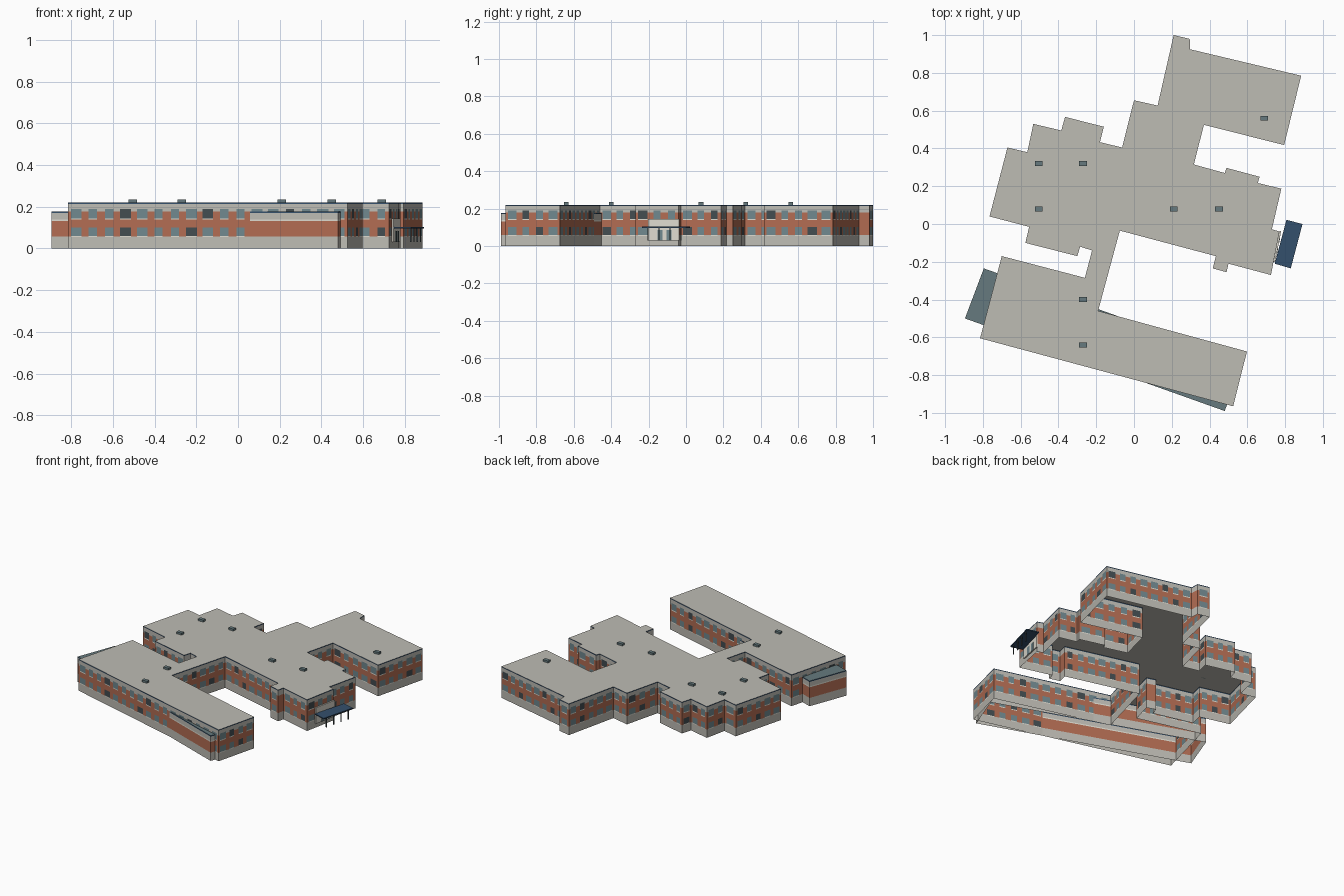
import bpy, bmesh, math
from mathutils import Vector

cube = bpy.data.objects.get("Cube")
if cube:
    bpy.data.objects.remove(cube)


def material(name, rgb):
    """Flat colour from 0-255 sRGB values."""
    col = [((c / 255 + 0.055) / 1.055) ** 2.4 for c in rgb] + [1]
    m = bpy.data.materials.new(name)
    m.use_nodes = True
    m.diffuse_color = col
    bsdf = m.node_tree.nodes["Principled BSDF"]
    bsdf.inputs["Base Color"].default_value = col
    bsdf.inputs["Roughness"].default_value = 0.9
    return m


STONE, BRICK, GLASS, DARK, TRIM, NAVY, SLATE = range(7)
mats = [
    material("pale stone", (190, 188, 180)),
    material("brick", (178, 108, 82)),
    material("window glass", (112, 136, 142)),
    material("dark glass", (66, 76, 80)),
    material("cream trim", (222, 219, 208)),
    material("navy metal", (52, 80, 108)),
    material("slate", (102, 122, 126)),
]


def finish(name, bm):
    me = bpy.data.meshes.new(name)
    bmesh.ops.remove_doubles(bm, verts=bm.verts, dist=0.00005)
    bm.to_mesh(me)
    bm.free()
    for m in mats:
        me.materials.append(m)
    ob = bpy.data.objects.new(name, me)
    bpy.context.collection.objects.link(ob)
    return ob


def face(bm, pts, mat):
    bm.faces.new([bm.verts.new(p) for p in pts]).material_index = mat


def strip(bm, p, q, rows):
    """Vertical strip of wall from p to q; rows are (top height, material)."""
    z = 0
    for top, mat in rows:
        face(bm, [(*p, z), (*q, z), (*q, top), (*p, top)], mat)
        z = top


def prism(name, corners, z0, z1, mat):
    bm = bmesh.new()
    base = bm.faces.new([bm.verts.new((*c, z0)) for c in corners])
    ext = bmesh.ops.extrude_face_region(bm, geom=[base])["geom"]
    bmesh.ops.translate(bm, vec=(0, 0, z1 - z0),
                        verts=[v for v in ext if isinstance(v, bmesh.types.BMVert)])
    bmesh.ops.recalc_face_normals(bm, faces=bm.faces)
    for f in bm.faces:
        f.material_index = mat
    return finish(name, bm)


def box(name, centre, size, z0, z1, mat):
    x, y = centre
    w, d = size[0] / 2, size[1] / 2
    return prism(name, [(x - w, y - d), (x + w, y - d), (x + w, y + d), (x - w, y + d)], z0, z1, mat)


# Building outline, clockwise from the rear tip
outline = [
    (.21, 1), (.295, .98), (.297, .925), (.885, .785), (.795, .418), (.37, .525),
    (.317, .315), (.48, .27), (.49, .297), (.665, .25), (.655, .217), (.78, .187),
    (.73, -.028), (.77, -.04), (.725, -.27), (.5, -.21), (.49, -.255), (.417, -.235),
    (.433, -.17), (-.075, -.035), (-.19, -.46), (.598, -.675), (.525, -.965),
    (-.815, -.605), (-.7, -.17), (-.26, -.285), (-.222, -.14), (-.285, -.12),
    (-.3, -.17), (-.575, -.1), (-.555, -.015), (-.765, .04), (-.67, .405),
    (-.565, .38), (-.533, .53), (-.385, .495), (-.365, .567), (-.16, .515),
    (-.18, .433), (-.063, .405), (0, .655), (.125, .627),
]
outline = [Vector(p) for p in reversed(outline)]
TOP = .22
pier = [(.058, STONE), (.178, BRICK), (.214, STONE), (TOP, NAVY)]


def bay(glass_low, glass_high):
    return [(.054, STONE), (.06, TRIM), (.101, glass_low), (.138, BRICK), (.144, TRIM),
            (.19, glass_high), (.214, STONE), (TOP, NAVY)]


# Outer walls: piers alternating with two storeys of windows
bm = bmesh.new()
count = 0
for i, p in enumerate(outline):
    q = outline[(i + 1) % len(outline)]
    length = (q - p).length
    n = round(length / .08) if length > .07 else 0
    if n == 0:
        strip(bm, p, q, pier)
        continue
    last = 0
    for k in range(n):
        half = (.32, .25, .25, .34)[k % 4]
        a, b = (k + .5 - half) / n, (k + .5 + half) / n
        strip(bm, p.lerp(q, last), p.lerp(q, a), pier)
        low = DARK if count % 4 == 3 else GLASS
        high = DARK if count % 5 == 2 else GLASS
        strip(bm, p.lerp(q, a), p.lerp(q, b), bay(low, high))
        last = b
        count += 1
    strip(bm, p.lerp(q, last), q, pier)
finish("outer_walls", bm)

# Flat roof
bm = bmesh.new()
face(bm, [(*p, TOP) for p in outline], STONE)
finish("main_roof", bm)

# Lower skewed annex running through the front wing
a, b, c = Vector((-.895, -.5)), Vector((-.795, -.235)), Vector((.48, -.99))
annex = [a, c, c + b - a, b]
bm = bmesh.new()
for i, p in enumerate(annex):
    strip(bm, p, annex[(i + 1) % 4],
          [(.058, STONE), (.132, BRICK), (.14, TRIM), (.17, STONE), (.177, NAVY)])
face(bm, [(*p, .177) for p in annex], SLATE)
finish("annex", bm)

# Roof vents
vents = [(-.505, .32), (-.27, .32), (-.505, .08), (.21, .08), (.45, .08),
         (.69, .56), (-.27, -.4), (-.27, -.64)]
for i, c in enumerate(vents):
    box(f"roof_vent_{i + 1}", c, (.04, .025), TOP, .234, SLATE)

# Entrance: canopy, slim posts and pale door wall
canopy = [Vector(p) for p in ((.745, -.21), (.83, -.235), (.892, 0), (.807, .022))]
prism("entrance_canopy", canopy, .097, .104, NAVY)
inner = canopy[0].lerp(canopy[3], .5)
for i, t in enumerate((.08, .36, .64, .92)):
    spot = canopy[1].lerp(canopy[2], t).lerp(inner, .1)
    box(f"canopy_post_{i + 1}", spot, (.006, .006), .03, .097, DARK)
s, e = Vector((.739, -.2)), Vector((.771, -.036))
out = Vector((.008, -.002))
prism("entrance_wall", [s, s + out, e + out, e], .03, .143, TRIM)
for i, t in enumerate((.3, .6)):
    d0, d1 = s.lerp(e, t) + out, s.lerp(e, t + .16) + out
    prism(f"entrance_door_{i + 1}", [d0, d0 + out * .2, d1 + out * .2, d1], .03, .085, GLASS)
